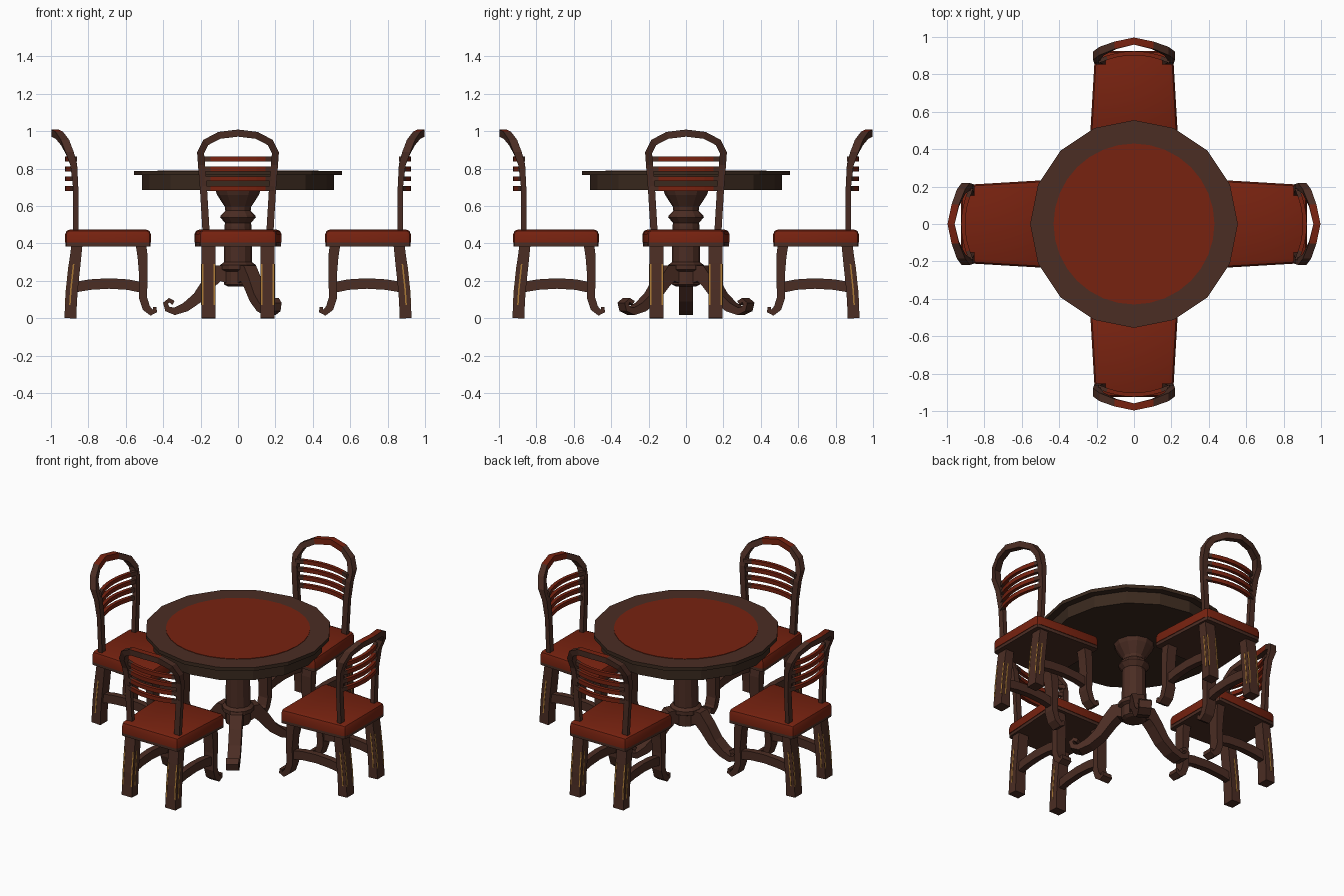
import bpy, bmesh, math
from mathutils import Vector, Matrix

if "Cube" in bpy.data.objects:
    bpy.data.objects.remove(bpy.data.objects["Cube"])


def material(name, rgb):
    m = bpy.data.materials.new(name)
    m.diffuse_color = (*rgb, 1)
    m.use_nodes = True
    m.node_tree.nodes["Principled BSDF"].inputs["Base Color"].default_value = m.diffuse_color
    return m


BROWN = material("brown wood", (0.070, 0.026, 0.017))
DARK = material("dark rim wood", (0.042, 0.022, 0.013))
RED = material("red mahogany", (0.185, 0.016, 0.005))
GOLD = material("gold trim", (0.40, 0.19, 0.035))


def finish(name, bm, mats, smooth=False):
    bmesh.ops.recalc_face_normals(bm, faces=bm.faces)
    me = bpy.data.meshes.new(name)
    bm.to_mesh(me)
    bm.free()
    for m in mats:
        me.materials.append(m)
    if smooth:
        for p in me.polygons:
            p.use_smooth = True
        me.set_sharp_from_angle(angle=math.radians(40))
    ob = bpy.data.objects.new(name, me)
    bpy.context.collection.objects.link(ob)
    return ob


def lathe(name, profile, sides, mats):
    """Closed turned solid from (radius, z) points, bottom to top."""
    bm = bmesh.new()
    rings = [[bm.verts.new((r * math.cos(2 * math.pi * i / sides),
                            r * math.sin(2 * math.pi * i / sides), z))
              for i in range(sides)] for r, z in profile]
    for a, b in zip(rings, rings[1:]):
        for i in range(sides):
            j = (i + 1) % sides
            bm.faces.new((a[i], a[j], b[j], b[i]))
    bm.faces.new(rings[0][::-1])
    bm.faces.new(rings[-1])
    return finish(name, bm, mats)


def sweep(name, path, thick, width, side, mats):
    """Rectangular bar along a path; thick lies across the path, width along side."""
    pts = [Vector(p) for p in path]
    s = Vector(side).normalized()
    n = len(pts)
    thick = thick if isinstance(thick, (list, tuple)) else [thick] * n
    width = width if isinstance(width, (list, tuple)) else [width] * n
    bm = bmesh.new()
    rings = []
    for i, p in enumerate(pts):
        t = pts[min(i + 1, n - 1)] - pts[max(i - 1, 0)]
        c = t.cross(s).normalized()
        rings.append([bm.verts.new(p + c * thick[i] * a + s * width[i] * b)
                      for a, b in ((-1, -1), (1, -1), (1, 1), (-1, 1))])
    for a, b in zip(rings, rings[1:]):
        for i in range(4):
            j = (i + 1) % 4
            bm.faces.new((a[i], a[j], b[j], b[i]))
    bm.faces.new(rings[0])
    bm.faces.new(rings[-1])
    return finish(name, bm, mats)


def seat_block(name, inset, z0, z1, bevel, mats):
    """Tapered seat outline, with rounded corners and upper edge."""
    bm = bmesh.new()
    plan = [(0.465 + inset, -0.235 + inset), (0.925 - inset, -0.208 + inset),
            (0.925 - inset, 0.208 - inset), (0.465 + inset, 0.235 - inset)]
    lo = [bm.verts.new((x, y, z0)) for x, y in plan]
    hi = [bm.verts.new((x, y, z1)) for x, y in plan]
    bm.faces.new(lo[::-1])
    bm.faces.new(hi)
    for i in range(4):
        j = (i + 1) % 4
        bm.faces.new((lo[i], lo[j], hi[j], hi[i]))
    edges = [e for e in bm.edges if max(v.co.z for v in e.verts) > z0 + 0.001
             and (bevel > 0.02 or e.verts[0].co.z != e.verts[1].co.z)]
    bmesh.ops.bevel(bm, geom=edges, offset=bevel, segments=2, profile=0.5,
                    affect='EDGES')
    return finish(name, bm, mats, smooth=True)


# Table top, apron and red inlay
lathe("table_apron", [(0.512, 0.685), (0.512, 0.768)], 16, [DARK])
top = lathe("table_top", [(0.555, 0.765), (0.555, 0.788)], 16, [DARK, BROWN])
for p in top.data.polygons:
    p.material_index = 1 if p.normal.z > 0.5 else 0
lathe("table_inlay", [(0.43, 0.786), (0.43, 0.791)], 32, [RED])

# Turned pedestal
lathe("pedestal", [(0.055, 0.17), (0.075, 0.18), (0.075, 0.25), (0.095, 0.26),
                   (0.095, 0.285), (0.075, 0.30), (0.072, 0.49), (0.07, 0.51),
                   (0.095, 0.54), (0.093, 0.55), (0.068, 0.575), (0.07, 0.595),
                   (0.112, 0.66), (0.122, 0.69)], 12, [BROWN])

# Three scrolled table legs
leg_path = [(0.05, 0.235), (0.11, 0.24), (0.155, 0.19), (0.215, 0.11), (0.28, 0.06),
            (0.34, 0.037), (0.378, 0.05), (0.388, 0.08), (0.368, 0.097), (0.345, 0.082)]
leg_thick = [0.05, 0.045, 0.036, 0.03, 0.025, 0.02, 0.016, 0.013, 0.012, 0.012]
for k in range(3):
    leg = sweep("table_leg", [(d, 0, z) for d, z in leg_path], leg_thick,
                0.038, (0, 1, 0), [BROWN])
    leg.rotation_euler.z = math.radians(60 + 120 * k)

# One chair on the +x side, facing the table
chair = [seat_block("seat_cushion", 0.0, 0.405, 0.475, 0.028, [RED]),
         seat_block("seat_board", 0.004, 0.385, 0.406, 0.015, [BROWN])]

# Arched back frame: red on the inner face near the crest
half = [(0.868, 0.170, 0.45), (0.868, 0.185, 0.70), (0.878, 0.195, 0.82),
        (0.900, 0.200, 0.885), (0.925, 0.172, 0.940), (0.955, 0.100, 0.978)]
arch = half + [(0.978, 0, 0.99)] + [(x, -y, z) for x, y, z in half[::-1]]
hd = [0.014, 0.014, 0.018, 0.022, 0.022, 0.02]
frame = sweep("back_frame", arch, 0.019, hd + [0.019] + hd[::-1], (1, 0, 0),
              [BROWN, RED])
for p in frame.data.polygons:
    if abs(p.center.y) < 0.12 and (p.normal.x < -0.3 or p.normal.z > 0.3):
        p.material_index = 1
chair.append(frame)

# Four bowed back slats, red in the middle
for z in (0.693, 0.746, 0.799, 0.852):
    ys = [0.192 * (i / 4 - 1) for i in range(9)]
    slat = sweep("back_slat", [(0.87 + 0.043 * (1 - (y / 0.192) ** 2), y, z) for y in ys],
                 0.011, 0.013, (0, 0, 1), [BROWN, RED])
    for p in slat.data.polygons:
        p.material_index = 1 if abs(p.center.y) < 0.125 else 0
    chair.append(slat)

rear = [(0.860, 0.40), (0.873, 0.29), (0.888, 0.15), (0.893, 0.07), (0.896, 0.0)]
front = [(0.520, 0.40), (0.510, 0.33), (0.506, 0.22), (0.508, 0.11), (0.490, 0.055),
         (0.462, 0.03), (0.443, 0.038), (0.446, 0.06)]
for s in (-1, 1):
    y = 0.158 * s
    chair.append(sweep("rear_leg", [(x, y, z) for x, z in rear],
                       [0.029, 0.031, 0.031, 0.031, 0.033], 0.037, (0, 1, 0), [BROWN]))
    chair.append(sweep("front_leg", [(x, y, z) for x, z in front],
                       [0.028, 0.027, 0.022, 0.022, 0.021, 0.017, 0.012, 0.009],
                       0.034, (0, 1, 0), [BROWN]))
    # Arched side stretcher
    chair.append(sweep("side_stretcher", [(0.50, y, 0.162), (0.59, y, 0.18),
                                          (0.69, y, 0.186), (0.79, y, 0.18),
                                          (0.88, y, 0.165)],
                       0.028, 0.02, (0, 1, 0), [BROWN]))
    # Thin gold lines on the sides and back of the rear leg
    for e in (-1, 1):
        chair.append(sweep("gold_side_line", [(x + 0.006, y + 0.037 * e, z)
                                              for x, z in rear[1:4]],
                           0.004, 0.002, (0, 1, 0), [GOLD]))
        chair.append(sweep("gold_back_line", [(x + 0.031, y + 0.031 * e, z)
                                              for x, z in rear[1:4]],
                           0.002, 0.004, (0, 1, 0), [GOLD]))

# Repeat the chair around the table
for k in range(1, 4):
    for ob in chair:
        c = ob.copy()
        c.rotation_euler.z = math.radians(90 * k)
        bpy.context.collection.objects.link(c)
